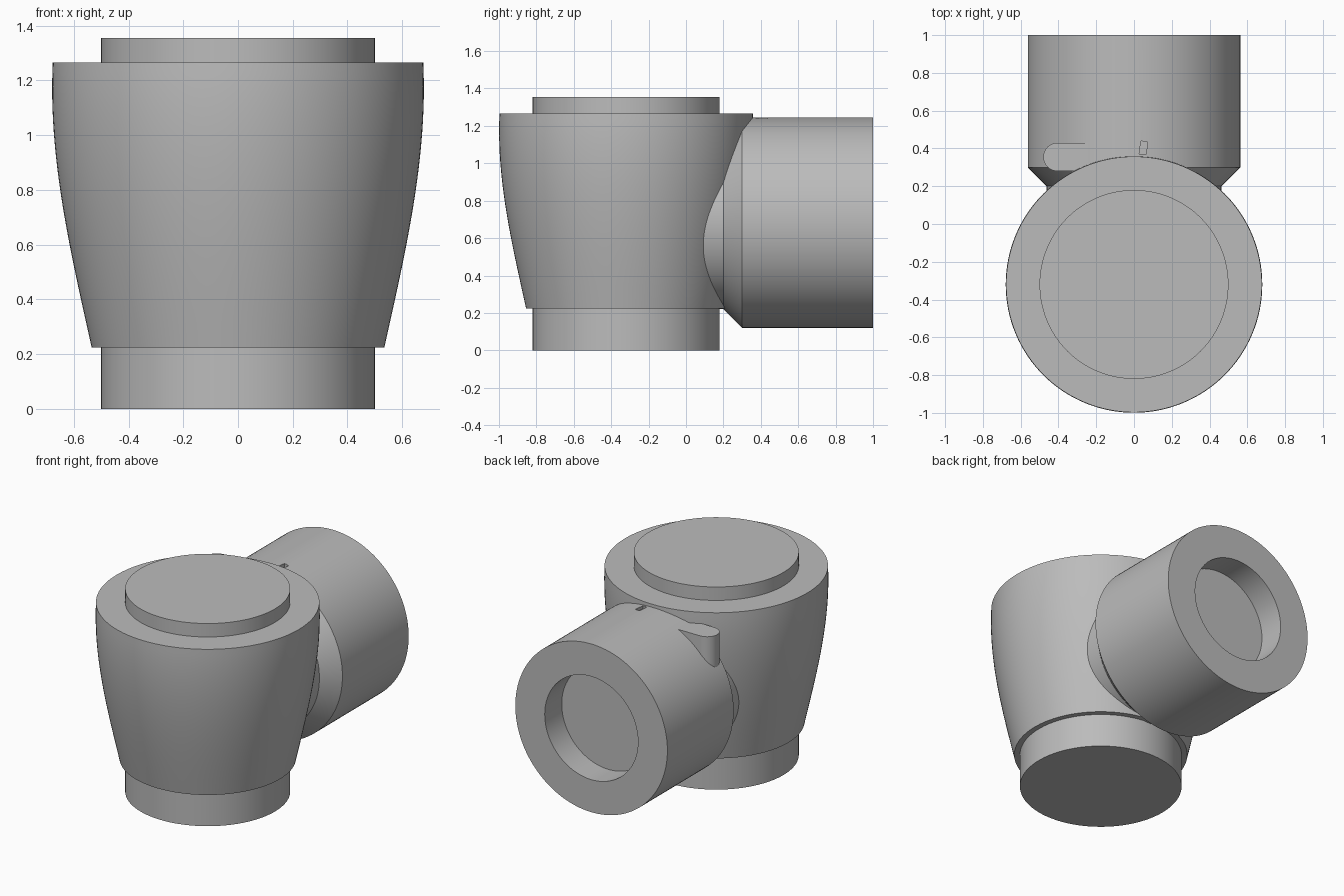
import bpy, bmesh, math
from mathutils import Matrix, Vector

cube = bpy.data.objects.get("Cube")
if cube:
    bpy.data.objects.remove(cube, do_unlink=True)

BODY_Y = -0.32    # vertical axis of the housing
PIPE_Z = 0.6825   # height of the side pipe axis

grey = bpy.data.materials.new("plain_grey")
grey.use_nodes = True
tone = (0.5, 0.5, 0.5, 1)
grey.diffuse_color = tone
grey.node_tree.nodes["Principled BSDF"].inputs["Base Color"].default_value = tone


def finish(name, bm):
    bmesh.ops.remove_doubles(bm, verts=bm.verts, dist=1e-5)
    bmesh.ops.recalc_face_normals(bm, faces=bm.faces)
    mesh = bpy.data.meshes.new(name)
    bm.to_mesh(mesh)
    bm.free()
    mesh.materials.append(grey)
    obj = bpy.data.objects.new(name, mesh)
    bpy.context.collection.objects.link(obj)
    return obj


def smooth(obj):
    bpy.ops.object.select_all(action="DESELECT")
    obj.select_set(True)
    bpy.context.view_layer.objects.active = obj
    bpy.ops.object.shade_smooth_by_angle(angle=math.radians(30))


def lathe(name, profile, matrix, steps=128):
    """Spin (radius, height) points round the local z axis."""
    bm = bmesh.new()
    verts = [bm.verts.new((r, 0, h)) for r, h in profile]
    edges = [bm.edges.new(pair) for pair in zip(verts, verts[1:])]
    bmesh.ops.spin(bm, geom=verts + edges, cent=(0, 0, 0), axis=(0, 0, 1),
                   angle=math.tau, steps=steps, use_merge=True)
    bmesh.ops.transform(bm, matrix=matrix, verts=bm.verts)
    return finish(name, bm)


def prism(name, outline, bottom, top):
    """Extrude a flat outline upwards."""
    bm = bmesh.new()
    face = bm.faces.new([bm.verts.new((x, y, bottom)) for x, y in outline])
    new = bmesh.ops.extrude_face_region(bm, geom=[face])["geom"]
    bmesh.ops.translate(bm, vec=(0, 0, top - bottom),
                        verts=[v for v in new if isinstance(v, bmesh.types.BMVert)])
    return finish(name, bm)


# Housing: lower collar, swelling body and top disc
swell = []
for i in range(25):
    t = i / 24
    p = [0.535, 0.612, 0.694, 0.677]
    r = sum(c * w for c, w in zip(p, ((1-t)**3, 3*t*(1-t)**2, 3*t*t*(1-t), t**3)))
    swell.append((r, 0.225 + 1.04 * t))
housing = lathe("housing", [(0, 0), (0.5, 0), (0.5, 0.225)] + swell +
                [(0.5, 1.265), (0.5, 1.355), (0, 1.355)],
                Matrix.Translation((0, BODY_Y, 0)))

# Side pipe: neck, chamfered shoulder, barrel and blind bore
pipe = lathe("side_pipe",
             [(0, 0), (0.4625, 0), (0.4625, 0.2), (0.5625, 0.3), (0.5625, 1),
              (0.345, 1), (0.345, 0.82), (0, 0.82)],
             Matrix.Translation((0, 0, PIPE_Z)) @ Matrix.Rotation(-math.pi / 2, 4, "X"))

# Small skewed notch in the top of the pipe
turn = Matrix.Rotation(math.radians(-8), 2)
notch = [Vector((0.05, 0.403)) + turn @ Vector(c)
         for c in ((-0.018, -0.034), (0.018, -0.034), (0.018, 0.034), (-0.018, 0.034))]
cutter = prism("notch_cutter", notch, 1.22, 1.3)
cutter.hide_render = True
cutter.hide_set(True)
cut = pipe.modifiers.new("notch", "BOOLEAN")
cut.operation, cut.solver, cut.object = "DIFFERENCE", "EXACT", cutter

# Flat-topped lug with a rounded end, beside the housing
arc = [math.radians(90 + 180 * i / 24) for i in range(25)]
outline = [(-0.405 + 0.075 * math.cos(a), 0.355 + 0.075 * math.sin(a)) for a in arc]
lug = prism("lug", outline + [(-0.2, 0.28), (-0.2, 0.43)], 0.9, 1.19)

for part in (housing, pipe, lug):
    smooth(part)
